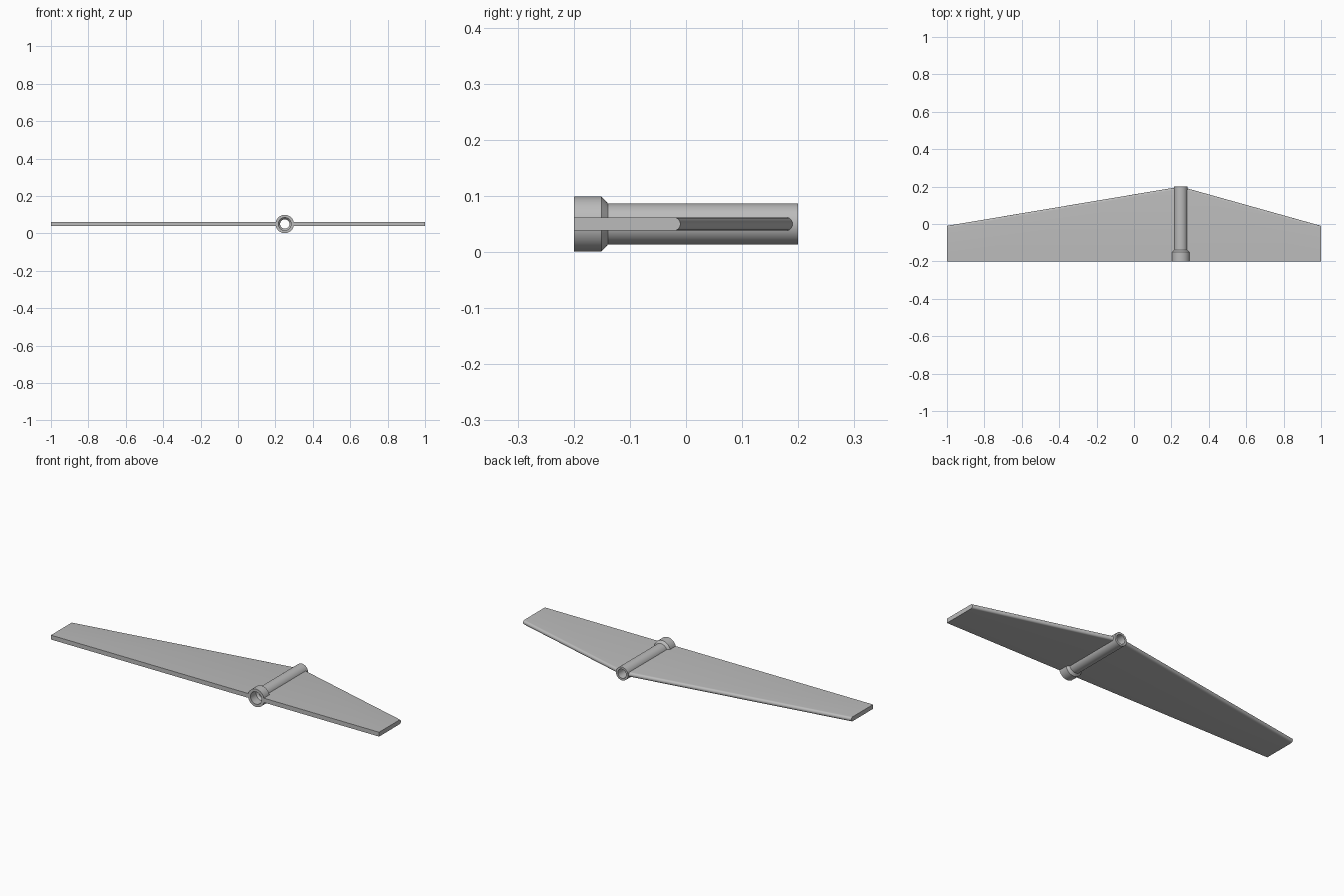
import bpy
import bmesh
from math import cos, sin, pi, radians

cube = bpy.data.objects.get("Cube")
if cube:
    bpy.data.objects.remove(cube)

HUB_X, MID_Z = 0.25, 0.05
HALF = 0.012      # half the blade thickness
FRONT = -0.2      # straight front edge

grey = bpy.data.materials.new("light grey")
grey.use_nodes = True
grey.diffuse_color = (0.5, 0.5, 0.5, 1)
grey.node_tree.nodes["Principled BSDF"].inputs["Base Color"].default_value = grey.diffuse_color


def finish(name, bm):
    bmesh.ops.recalc_face_normals(bm, faces=bm.faces)
    mesh = bpy.data.meshes.new(name)
    bm.to_mesh(mesh)
    bm.free()
    mesh.materials.append(grey)
    obj = bpy.data.objects.new(name, mesh)
    bpy.context.collection.objects.link(obj)
    bpy.ops.object.select_all(action='DESELECT')
    obj.select_set(True)
    bpy.context.view_layer.objects.active = obj
    bpy.ops.object.shade_smooth_by_angle(angle=radians(30))


def bridge(bm, a, b):
    for i in range(len(a)):
        j = (i + 1) % len(a)
        bm.faces.new((a[i], a[j], b[j], b[i]))


def section(bm, x, back):
    """Blade cross-section: square front edge, rounded back edge."""
    pts = [(FRONT, -HALF)]
    for k in range(13):
        t = -pi / 2 + pi * k / 12
        pts.append((back - HALF + HALF * cos(t), HALF * sin(t)))
    pts.append((FRONT, HALF))
    return [bm.verts.new((x, y, MID_Z + z)) for y, z in pts]


def blade(name, tip_x):
    side = 1 if tip_x > HUB_X else -1
    root_x = HUB_X + side * 0.0342
    tip_back, hub_back = -0.01, 0.2
    root_back = hub_back + (tip_back - hub_back) * (root_x - HUB_X) / (tip_x - HUB_X)
    bm = bmesh.new()
    root = section(bm, root_x, root_back)
    tip = section(bm, tip_x, tip_back)
    bridge(bm, root, tip)
    bm.faces.new(root)
    bm.faces.new(tip)
    finish(name, bm)


# Blades either side of the hub
blade("long_blade", -1)
blade("short_blade", 1)

# Hollow hub tube with a chamfered, counterbored collar at the front
profile = [(FRONT, 0.034), (FRONT, 0.049), (-0.151, 0.049), (-0.139, 0.0365),
           (0.2, 0.0365), (0.2, 0.025), (-0.139, 0.025), (-0.151, 0.034)]
SIDES = 48
bm = bmesh.new()
rings = []
for k in range(SIDES):
    a = 2 * pi * k / SIDES
    rings.append([bm.verts.new((HUB_X + r * cos(a), y, MID_Z + r * sin(a)))
                  for y, r in profile])
for k in range(SIDES):
    bridge(bm, rings[k], rings[(k + 1) % SIDES])
bmesh.ops.translate(bm, verts=bm.verts, vec=(0, 0, 0))
finish("hub_tube", bm)
